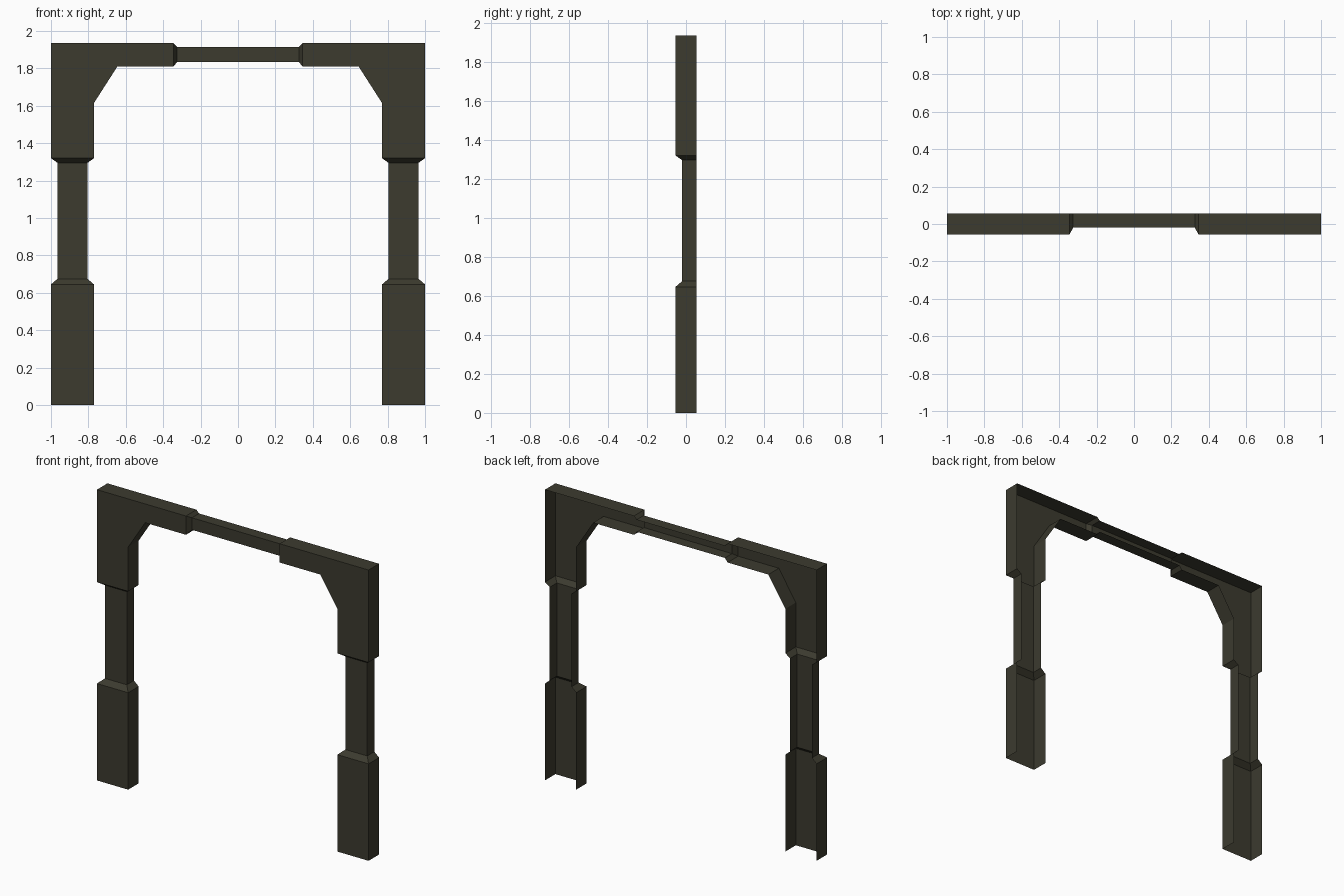
import bpy, bmesh

if "Cube" in bpy.data.objects:
    bpy.data.objects.remove(bpy.data.objects["Cube"])

BACK, THICK, THIN = 0.055, -0.055, -0.02

mat = bpy.data.materials.new("dark olive")
mat.diffuse_color = (0.045, 0.043, 0.028, 1)
mat.use_nodes = True
mat.node_tree.nodes["Principled BSDF"].inputs["Base Color"].default_value = mat.diffuse_color


def channel(name, stations):
    """Open-backed channel through stations (outer xz, inner xz, front y), mirrored in x."""
    bm = bmesh.new()
    cache = {}

    def v(p, y):
        key = (p[0], y, p[1])
        if key not in cache:
            cache[key] = bm.verts.new(key)
        return cache[key]

    def face(*vs):
        vs = list(dict.fromkeys(vs))
        if len(vs) > 2:
            bm.faces.new(vs)

    for (oa, ia, ya), (ob, ib, yb) in zip(stations, stations[1:]):
        face(v(ia, ya), v(oa, ya), v(ob, yb), v(ib, yb))          # front
        face(v(oa, ya), v(oa, BACK), v(ob, BACK), v(ob, yb))      # outer wall
        face(v(ia, BACK), v(ia, ya), v(ib, yb), v(ib, BACK))      # inner wall
    me = bpy.data.meshes.new(name)
    bm.to_mesh(me)
    bm.free()
    me.materials.append(mat)
    ob = bpy.data.objects.new(name, me)
    bpy.context.collection.objects.link(ob)
    m = ob.modifiers.new("Mirror", 'MIRROR')
    m.use_clip = True


def wide(z):
    return ((1.0, z), (0.77, z), THICK)


def narrow(z):
    return ((0.965, z), (0.805, z), THIN)


corner = (1.0, 1.935)
beam_end = ((0.345, 1.935), (0.345, 1.81), THICK)

# wide feet of the frame
channel("lower_post", [wide(0), wide(0.645)])
# recessed middle with bevelled transitions
channel("post_neck", [wide(0.645), narrow(0.675), narrow(1.295), wide(1.32)])
# upper corner with diagonal brace
channel("corner_bracket", [wide(1.32), (corner, (0.77, 1.615), THICK),
                           (corner, (0.645, 1.81), THICK), beam_end])
# recessed centre of the top beam
channel("lintel_neck", [beam_end, ((0.325, 1.915), (0.325, 1.835), THIN),
                        ((0, 1.915), (0, 1.835), THIN)])
